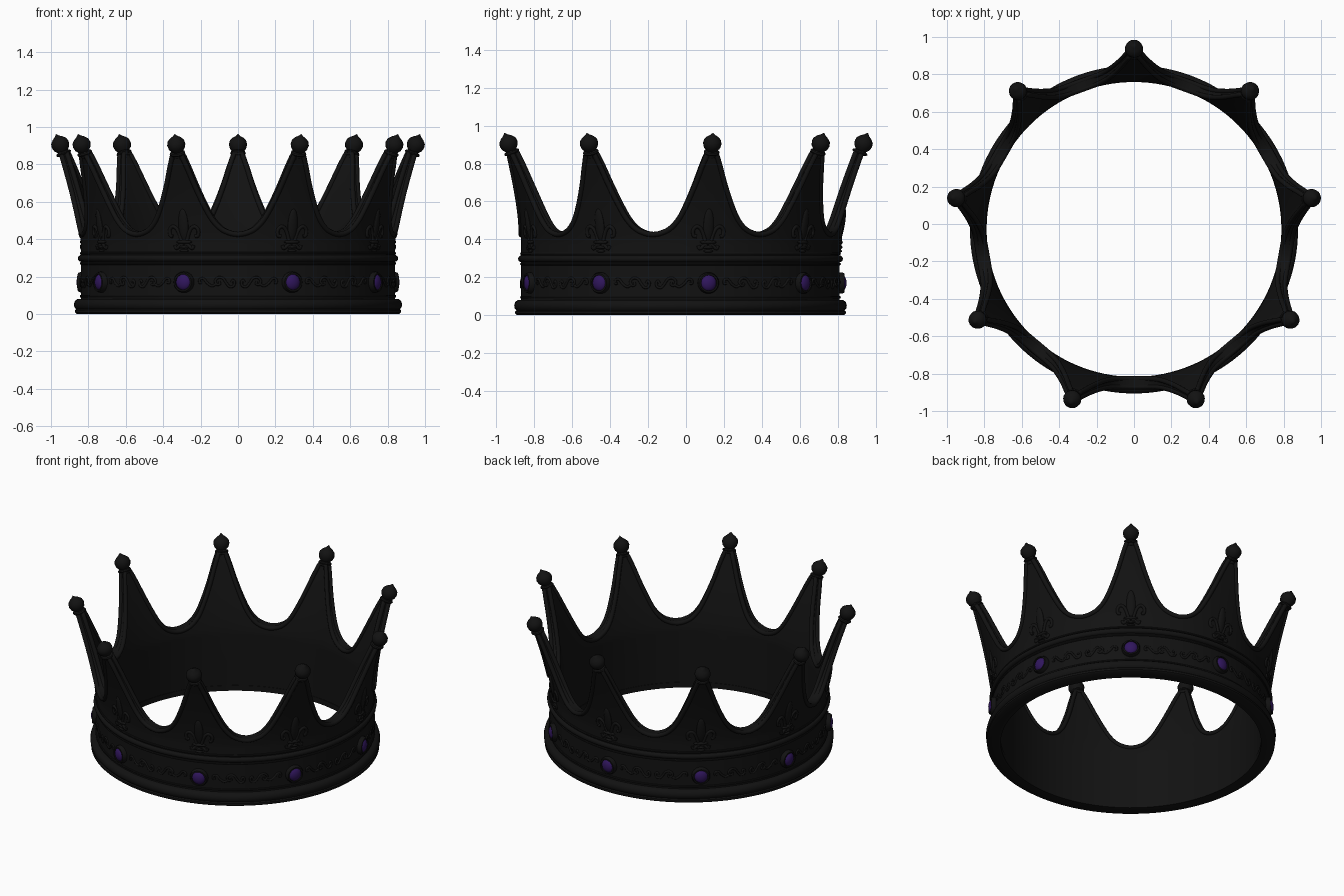
import bpy, bmesh
from math import sin, cos, pi, radians
from mathutils import Vector, Matrix

if "Cube" in bpy.data.objects:
    bpy.data.objects.remove(bpy.data.objects["Cube"])

CY, N = -0.029, 9
SPIKES = [radians(90 + 40 * i) for i in range(N)]


def material(name, rgb):
    m = bpy.data.materials.new(name)
    m.diffuse_color = (*rgb, 1)
    m.use_nodes = True
    m.node_tree.nodes["Principled BSDF"].inputs["Base Color"].default_value = m.diffuse_color
    return m


BLACK = material("black_metal", (0.006, 0.006, 0.006))
PURPLE = material("purple_gem", (0.03, 0.008, 0.11))


def mid_radius(z):
    return 0.815 + 0.13 * (max(0, z - 0.38) / 0.49) ** 1.4


def half_thick(z):
    return 0.025 - 0.006 * max(0, z - 0.4) / 0.47


def polar(a, r, z):
    return Vector((r * cos(a), CY + r * sin(a), z))


def on_wall(a, z, off=0, side=1):
    return polar(a, mid_radius(z) + side * (half_thick(z) + off), z)


def frame(a, z, off=0):
    """local x = sideways, y = outward, z = up along the wall"""
    up = (on_wall(a, z + 0.01) - on_wall(a, z - 0.01)).normalized()
    side = Vector((-sin(a), cos(a), 0))
    out = up.cross(side) * -1
    if out.dot(Vector((cos(a), sin(a), 0))) < 0:
        out = -out
    m = Matrix((side, out, up)).transposed().to_4x4()
    return Matrix.Translation(on_wall(a, z, off)) @ m


def catmull(pts, n=5):
    p = [Vector(q) for q in pts]
    p = [2 * p[0] - p[1]] + p + [2 * p[-1] - p[-2]]
    out = []
    for i in range(1, len(p) - 2):
        a, b, c, d = p[i - 1:i + 3]
        for k in range(n):
            t = k / n
            out.append(0.5 * (2 * b + (c - a) * t + (2 * a - 5 * b + 4 * c - d) * t * t
                              + (3 * b - a - 3 * c + d) * t ** 3))
    return out + [p[-2]]


def finish(name, bm, mat, angle=40):
    bmesh.ops.remove_doubles(bm, verts=bm.verts, dist=1e-5)
    bmesh.ops.recalc_face_normals(bm, faces=bm.faces)
    me = bpy.data.meshes.new(name)
    bm.to_mesh(me)
    bm.free()
    ob = bpy.data.objects.new(name, me)
    bpy.context.collection.objects.link(ob)
    me.materials.append(mat)
    smooth(ob, angle)
    return ob


def smooth(ob, angle=40):
    bpy.ops.object.select_all(action='DESELECT')
    ob.select_set(True)
    bpy.context.view_layer.objects.active = ob
    bpy.ops.object.shade_smooth_by_angle(angle=radians(angle))


def loft(bm, sections, closed=True):
    rows = [[bm.verts.new(p) for p in s] for s in sections]
    m = len(rows[0])
    for i in range(len(rows)):
        a, b = rows[i], rows[(i + 1) % len(rows)]
        for j in range(m if closed else m - 1):
            k = (j + 1) % m
            bm.faces.new((a[j], b[j], b[k], a[k]))


def ring(name, profile, seg=128):
    bm = bmesh.new()
    loft(bm, [[polar(2 * pi * i / seg, r, z) for r, z in profile] for i in range(seg)])
    return finish(name, bm, BLACK)


def circle(r, z, m, n=10):
    return [(r + m * cos(2 * pi * k / n), z + m * sin(2 * pi * k / n)) for k in range(n)]


def tubes(name, paths, depth, cyclic=False):
    cu = bpy.data.curves.new(name, 'CURVE')
    cu.dimensions = '3D'
    cu.bevel_depth, cu.bevel_resolution = depth, 2
    cu.use_fill_caps = True
    for path in paths:
        sp = cu.splines.new('POLY')
        sp.points.add(len(path) - 1)
        for pt, p in zip(sp.points, path):
            pt.co = (*p, 1)
        sp.use_cyclic_u = cyclic
    ob = bpy.data.objects.new(name, cu)
    bpy.context.collection.objects.link(ob)
    cu.materials.append(BLACK)
    bpy.ops.object.select_all(action='DESELECT')
    ob.select_set(True)
    bpy.context.view_layer.objects.active = ob
    bpy.ops.object.convert(target='MESH')
    smooth(bpy.context.view_layer.objects.active, 60)


# Half outline of one point: (degrees from its centre, height)
half = catmull([(1.3, .87), (2.9, .8), (5.1, .7), (7.8, .6), (10.6, .52), (13.8, .468), (17.2, .444), (20, .437)], 4)
outline = [(-d, z) for d, z in reversed(half)][1:] + [(d, z) for d, z in half]
edge = [(s + radians(d), z) for s in SPIKES for d, z in outline]

# Wall with nine flaring points
bm = bmesh.new()
ROWS = 14
sections = []
for a, top in edge:
    zs = [0.01, 0.2, 0.36] + [0.36 + (top - 0.36) * k / ROWS for k in range(1, ROWS + 1)]
    sections.append([on_wall(a, z) for z in zs] + [on_wall(a, z, 0, -1) for z in reversed(zs)])
loft(bm, sections)
finish("crown_wall", bm, BLACK)

# Raised trim following the edge, outside and inside
for side, label in ((1, "outer"), (-1, "inner")):
    tubes(label + "_edge_trim", [[on_wall(a, z - 0.012, -0.003, side) for a, z in edge]], 0.014, True)

# Base rim and band mouldings
ring("base_rim", [(.788, 0), (.862, 0), (.872, .008), (.872, .02), (.866, .026), (.875, .036), (.877, .052),
                  (.872, .07), (.858, .08), (.82, .082), (.82, .04), (.788, .035)])
ring("upper_moulding", circle(.839, .297, .018))
for z in (.095, .27, .324):
    ring("thin_moulding", circle(.838, z, .008, 8))

# Gem settings and gems
bezels, gems = bmesh.new(), bmesh.new()
for a in SPIKES:
    f = frame(a, .17)
    prof = [(.056, -.01), (.056, .012), (.05, .026), (.042, .026), (.04, .01), (.04, -.01)]
    loft(bezels, [[f @ Vector((r * cos(t), y, r * sin(t))) for r, y in prof]
                  for t in (2 * pi * k / 24 for k in range(24))])
    bmesh.ops.create_uvsphere(gems, u_segments=20, v_segments=12, radius=1,
                              matrix=f @ Matrix.Translation((0, .01, 0)) @ Matrix.Diagonal((.042, .026, .044, 1)))
finish("gem_settings", bezels, BLACK)
finish("gems", gems, PURPLE)

# Finials on the tips
bm = bmesh.new()
prof = [(0, -.075), (.022, -.075), (.024, -.06), (.038, -.056), (.042, -.049), (.038, -.042), (.028, -.039),
        (.043, -.022), (.049, 0), (.045, .02), (.03, .036), (.014, .047), (0, .062)]
for a in SPIKES:
    m = Matrix.Translation(polar(a, .965, .905)) @ Matrix.Rotation(a, 4, 'Z') @ Matrix.Rotation(radians(22), 4, 'Y')
    loft(bm, [[m @ Vector((r * cos(t), r * sin(t), z)) for r, z in prof]
              for t in (2 * pi * k / 20 for k in range(20))], False)
finish("finials", bm, BLACK)


def relief(centres, shape, off):
    """wrap a flat (sideways, height) path and its mirror onto the wall"""
    pts = catmull(shape)
    return [[on_wall(a + s * u / .84, z, off) for u, z in pts] for a in centres for s in (-1, 1)]


# Scrollwork between the gems
gaps = [a + radians(20) for a in SPIKES]
scroll = [(.035, .168), (.028, .18), (.018, .17), (.024, .15), (.045, .146), (.062, .165), (.08, .19),
          (.105, .195), (.122, .178), (.114, .158), (.098, .16), (.1, .174)]
tail = [(.118, .16), (.14, .15), (.165, .165), (.185, .188), (.205, .186), (.207, .168), (.194, .168)]
tubes("scrollwork", relief(gaps, scroll, 0) + relief(gaps, tail, 0), .007)

# Lily ornament under each point: curled side petals, centre petal, bars
curl = [(.01, .35), (.018, .4), (.036, .45), (.06, .468), (.08, .45), (.078, .42), (.062, .415)]
foot = [(.008, .385), (.025, .365), (.045, .352), (.052, .368)]
tubes("lily_side_petals", relief(SPIKES, curl, 0) + relief(SPIKES, foot, 0), .01)
bm = bmesh.new()
for a in SPIKES:
    for z, sx, sy, sz in ((.475, .028, .014, .09), (.385, .045, .016, .011), (.358, .032, .014, .009), (.338, .026, .012, .008)):
        bmesh.ops.create_uvsphere(bm, u_segments=14, v_segments=10, radius=1,
                                  matrix=frame(a, z) @ Matrix.Diagonal((sx, sy, sz, 1)))
finish("lily_centre", bm, BLACK)
